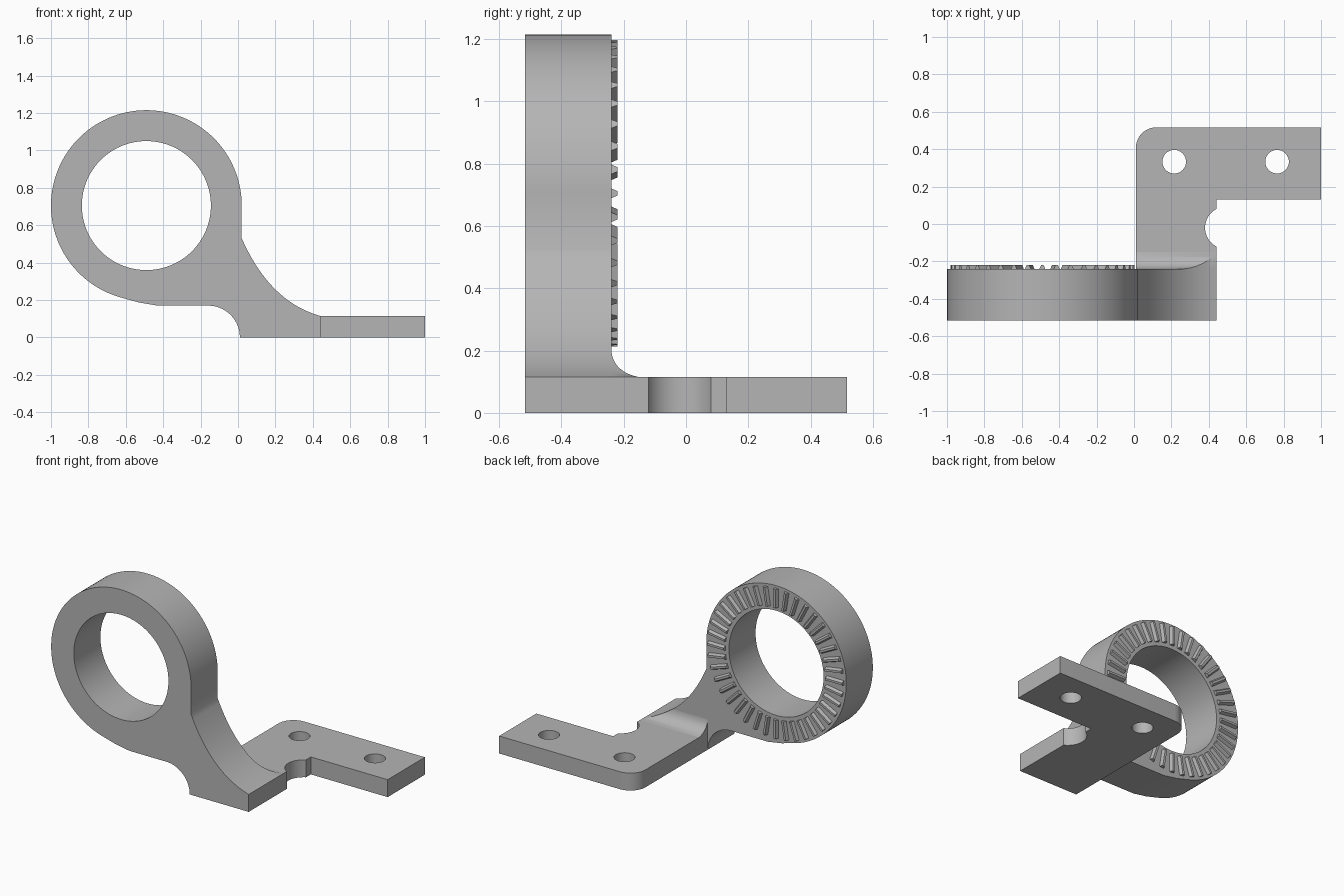
import bpy, math
from mathutils import Matrix, Vector

default = bpy.data.objects.get("Cube")
if default:
    bpy.data.objects.remove(default, do_unlink=True)

# Single grey material
GREY = (0.46, 0.46, 0.46, 1)
metal = bpy.data.materials.new("plain grey")
metal.diffuse_color = GREY
metal.use_nodes = True
metal.node_tree.nodes["Principled BSDF"].inputs["Base Color"].default_value = GREY

# Frames that turn a flat profile (u, v) and its depth w into world axes
FLAT = Matrix.Identity(4)
FRONT = Matrix(((1, 0, 0, 0), (0, 0, 1, 0), (0, 1, 0, 0), (0, 0, 0, 1)))
SIDE = Matrix(((0, 0, 1, 0), (1, 0, 0, 0), (0, 1, 0, 0), (0, 0, 0, 1)))


def arc(cx, cy, r, a0, a1, n=24):
    angles = [math.radians(a0 + (a1 - a0) * i / n) for i in range(n + 1)]
    return [(cx + r * math.cos(a), cy + r * math.sin(a)) for a in angles]


def circle(cx, cy, r, n):
    return arc(cx, cy, r, 0, 360, n)[:-1]


def bend(a, b, c, n=24):
    a, b, c = Vector(a), Vector(b), Vector(c)
    steps = [i / n for i in range(n + 1)]
    return [tuple(a * (1 - t) ** 2 + b * 2 * t * (1 - t) + c * t * t) for t in steps]


def finish(obj):
    bpy.ops.object.select_all(action='DESELECT')
    obj.select_set(True)
    bpy.context.view_layer.objects.active = obj
    bpy.ops.object.mode_set(mode='EDIT')
    bpy.ops.mesh.select_all(action='SELECT')
    bpy.ops.mesh.remove_doubles(threshold=0.0002)
    bpy.ops.mesh.normals_make_consistent(inside=False)
    bpy.ops.object.mode_set(mode='OBJECT')
    bpy.ops.object.shade_smooth_by_angle(angle=math.radians(25))


def extrude(name, loops, w0, w1, frame):
    """Fill closed loops (later ones are holes) and extrude from w0 to w1."""
    curve = bpy.data.curves.new(name, 'CURVE')
    curve.dimensions = '2D'
    curve.fill_mode = 'BOTH'
    curve.extrude = (w1 - w0) / 2
    for loop in loops:
        spline = curve.splines.new('POLY')
        spline.points.add(len(loop) - 1)
        for point, (u, v) in zip(spline.points, loop):
            point.co = (u, v, 0, 1)
        spline.use_cyclic_u = True
    source = bpy.data.objects.new(name + "_curve", curve)
    bpy.context.collection.objects.link(source)
    bpy.context.view_layer.update()
    graph = bpy.context.evaluated_depsgraph_get()
    mesh = bpy.data.meshes.new_from_object(source.evaluated_get(graph))
    bpy.data.objects.remove(source, do_unlink=True)
    mesh.transform(frame @ Matrix.Translation((0, 0, (w0 + w1) / 2)))
    mesh.materials.clear()
    mesh.materials.append(metal)
    obj = bpy.data.objects.new(name, mesh)
    bpy.context.collection.objects.link(obj)
    finish(obj)
    return obj


RX, RZ = -0.49, 0.705          # ring centre
FRONT_Y, BACK_Y = -0.517, -0.24
THICK = 0.115
ramp = bend((0.02, 0.53), (0.17, 0.19), (0.44, THICK))

# Upright ring with its curved foot
outline = arc(RX, RZ, 0.51, 0, 255, 90) + [(-0.53, 0.187), (-0.43, 0.17)]
outline += arc(-0.16, 0, 0.17, 90, 0) + [(0.44, 0)] + ramp[::-1]
extrude("ring_upright", [outline, circle(RX, RZ, 0.345, 96)], FRONT_Y, BACK_Y, FRONT)

# L-shaped base plate with rounded corner, side notch and two screw holes
plate = [(0.01, BACK_Y), (0.44, BACK_Y)]
plate += arc(0.493, -0.02, 0.113, 242, 118)
plate += [(0.44, 0.13), (1, 0.13), (1, 0.517)] + arc(0.12, 0.407, 0.11, 90, 180, 12)
holes = [circle(x, 0.333, 0.063, 48) for x in (0.215, 0.765)]
extrude("base_plate", [plate] + holes, 0, THICK, FLAT)

# Cove between the plate and the upright, trimmed by the ramp of the foot
section = [(BACK_Y, THICK)] + bend((BACK_Y, 0.2), (-0.232, 0.13), (-0.15, THICK), 16)
cove = extrude("cove_fillet", [section], 0.01, 0.44, SIDE)
trimmer = extrude("cove_trimmer", [[(0, 0), (0.45, 0), (0.45, THICK)] + ramp[::-1] + [(0, 0.53)]],
                  -0.4, 0, FRONT)
trimmer.hide_render = True
cut = cove.modifiers.new("trim", 'BOOLEAN')
cut.operation = 'INTERSECT'
cut.solver = 'EXACT'
cut.object = trimmer
bpy.context.view_layer.objects.active = cove
bpy.ops.object.modifier_apply(modifier=cut.name)
bpy.data.objects.remove(trimmer, do_unlink=True)
finish(cove)

# Radial ridges on the back of the ring
TEETH = 40
verts, faces = [], []
for i in range(TEETH):
    turn = Matrix.Rotation(math.tau * i / TEETH, 4, 'Y')
    base = len(verts)
    for r in (0.37, 0.492):
        for t, y in ((-0.018, -0.245), (0.018, -0.245), (0.007, -0.22), (-0.007, -0.22)):
            verts.append(turn @ Vector((r, y, t)) + Vector((RX, 0, RZ)))
    quads = [(0, 1, 2, 3), (7, 6, 5, 4)]
    quads += [(k, k + 4, (k + 1) % 4 + 4, (k + 1) % 4) for k in range(4)]
    faces += [[base + k for k in q] for q in quads]
mesh = bpy.data.meshes.new("ring_ridges")
mesh.from_pydata(verts, [], faces)
mesh.materials.append(metal)
ridges = bpy.data.objects.new("ring_ridges", mesh)
bpy.context.collection.objects.link(ridges)
finish(ridges)
